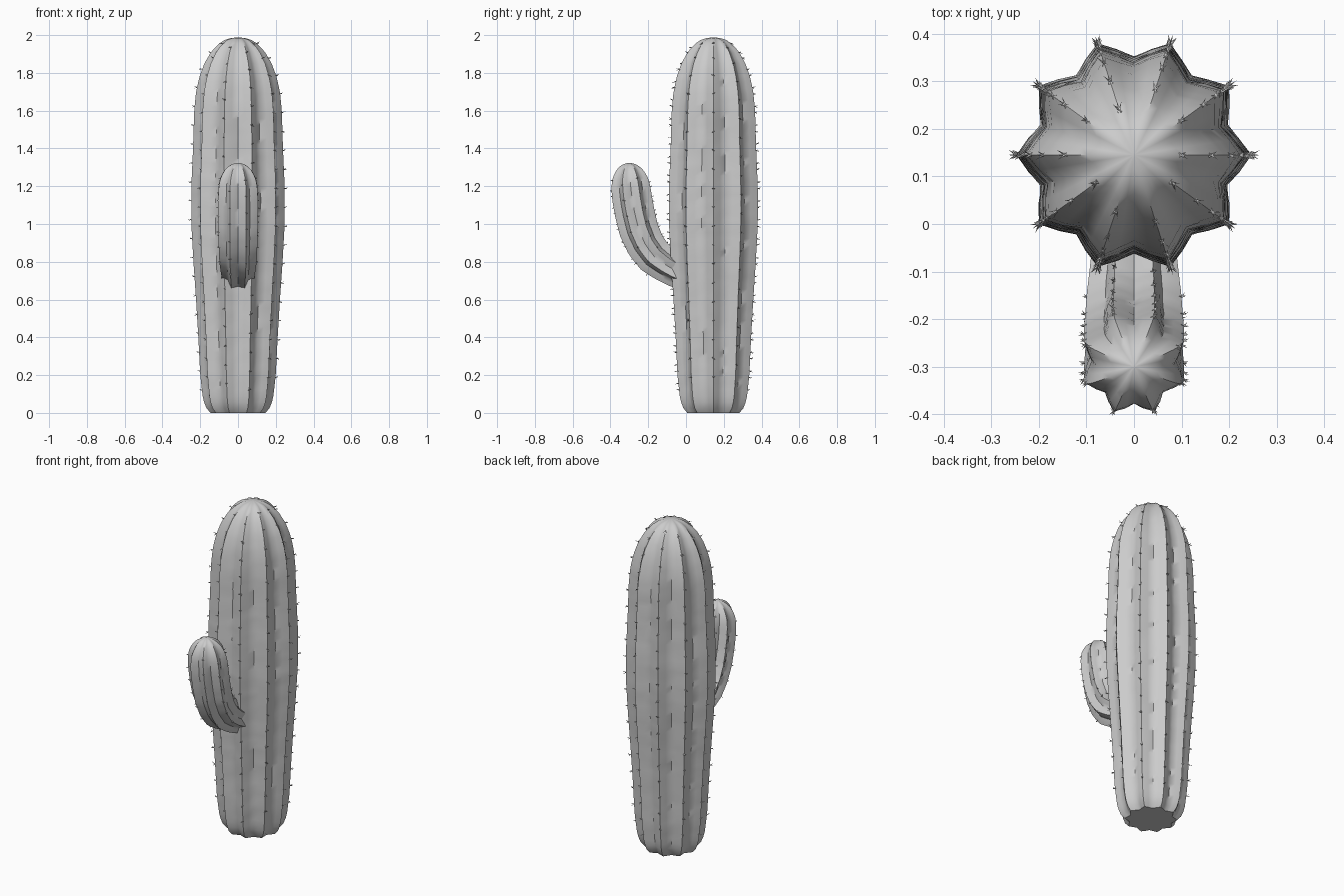
import bpy, bmesh, math, random
from mathutils import Vector

if "Cube" in bpy.data.objects:
    bpy.data.objects.remove(bpy.data.objects["Cube"])

random.seed(4)


def material(name, rgb):
    m = bpy.data.materials.new(name)
    m.diffuse_color = (*rgb, 1)
    m.use_nodes = True
    m.node_tree.nodes["Principled BSDF"].inputs["Base Color"].default_value = m.diffuse_color
    return m


GREY = material("pale grey", (0.6, 0.6, 0.6))


def finish(bm, name, angle):
    bmesh.ops.recalc_face_normals(bm, faces=bm.faces)
    me = bpy.data.meshes.new(name)
    bm.to_mesh(me)
    bm.free()
    ob = bpy.data.objects.new(name, me)
    ob.data.materials.append(GREY)
    bpy.context.collection.objects.link(ob)
    bpy.ops.object.select_all(action='DESELECT')
    ob.select_set(True)
    bpy.context.view_layer.objects.active = ob
    bpy.ops.object.shade_smooth_by_angle(angle=math.radians(angle))
    return ob


def resample(keys, n):
    """Evenly spaced points along the (y, z, radius) key polyline."""
    lens = [0]
    for a, b in zip(keys, keys[1:]):
        lens.append(lens[-1] + (Vector(b) - Vector(a)).length)
    out = []
    for k in range(n):
        d = lens[-1] * k / (n - 1)
        i = max(j for j in range(len(keys) - 1) if lens[j] <= d + 1e-9)
        t = (d - lens[i]) / (lens[i + 1] - lens[i])
        out.append(Vector(keys[i]).lerp(Vector(keys[i + 1]), min(t, 1)))
    return out


def ribbed_body(name, keys, ribs, phase, valley, count, upright, jitter):
    """Sweep a star-shaped section along a path in the yz plane."""
    pts = resample(keys, count)
    bm = bmesh.new()
    rings, tips = [], []
    x = Vector((1, 0, 0))
    # section: rib tip, flank, valley, flank
    section = (1.0, (1 + valley) / 2 - 0.012, valley, (1 + valley) / 2 - 0.012)
    for k, p in enumerate(pts):
        a, b = pts[max(k - 1, 0)], pts[min(k + 1, count - 1)]
        tan = Vector((0, 0, 1)) if upright else Vector((0, b.x - a.x, b.y - a.y)).normalized()
        side = tan.cross(x)
        ring = []
        for i in range(ribs * 4):
            ang = phase + math.tau * i / (ribs * 4)
            d = x * math.cos(ang) + side * math.sin(ang)
            r = p.z * section[i % 4]
            if i % 4 and 0 < k < count - 1:
                r *= 1 + random.uniform(-jitter, jitter)
            v = Vector((0, p.x, p.y)) + d * r
            ring.append(bm.verts.new(v))
            if i % 4 == 0:
                tips.append((k, i // 4, v, d, tan))
        rings.append(ring)
    for lo, hi in zip(rings, rings[1:]):
        for i in range(len(lo)):
            j = (i + 1) % len(lo)
            bm.faces.new((lo[i], lo[j], hi[j], hi[i]))
    bm.faces.new(rings[0])
    bm.faces.new(rings[-1])
    finish(bm, name, 48)
    return tips


def spines(name, tips, skip, last, length):
    """Small clusters of thin three-sided thorns along the rib crests."""
    bm = bmesh.new()
    for k, rib, pos, d, tan in tips:
        if k < skip or k > last or (k + rib) % 3:
            continue
        around = tan.cross(d)
        for s in (-1, 0, 1):
            out = (d + around * s * 0.6 + tan * random.uniform(-0.5, 0.7)).normalized()
            u = out.orthogonal().normalized()
            w = out.cross(u)
            base = [bm.verts.new(pos - out * 0.006 + (u * math.cos(t) + w * math.sin(t)) * 0.0035)
                    for t in (0, math.tau / 3, 2 * math.tau / 3)]
            tip = bm.verts.new(pos + out * length * random.uniform(0.7, 1.1))
            bm.faces.new(base)
            for i in range(3):
                bm.faces.new((base[i], base[(i + 1) % 3], tip))
    finish(bm, name, 30)


# Trunk: ten ribs, slightly swollen in the middle, domed top
C = 0.145
trunk = [(C, z, r) for z, r in (
    (0, 0.145), (0.02, 0.165), (0.07, 0.185), (0.2, 0.2), (0.4, 0.21), (0.6, 0.222),
    (0.8, 0.236), (1.0, 0.247), (1.2, 0.247), (1.4, 0.238), (1.6, 0.232), (1.7, 0.222),
    (1.78, 0.204), (1.85, 0.178), (1.91, 0.143), (1.95, 0.108), (1.975, 0.07),
    (1.985, 0.035), (1.988, 0.006))]
tips = ribbed_body("trunk", trunk, 10, 0, 0.83, 64, True, 0.012)
spines("trunk_spines", tips, 4, 60, 0.02)

# Arm: eight ribs, growing forward out of the trunk and curving upward
arm = [(0.02, 0.725, 0.09), (-0.05, 0.75, 0.094), (-0.11, 0.785, 0.1), (-0.17, 0.83, 0.107),
       (-0.215, 0.89, 0.11), (-0.25, 0.97, 0.113), (-0.272, 1.06, 0.114), (-0.286, 1.14, 0.114),
       (-0.293, 1.2, 0.111), (-0.297, 1.24, 0.102), (-0.299, 1.275, 0.085), (-0.3, 1.3, 0.064),
       (-0.3, 1.316, 0.038), (-0.3, 1.324, 0.006)]
tips = ribbed_body("arm", arm, 8, math.pi / 8, 0.78, 30, False, 0.012)
spines("arm_spines", tips, 7, 24, 0.012)
